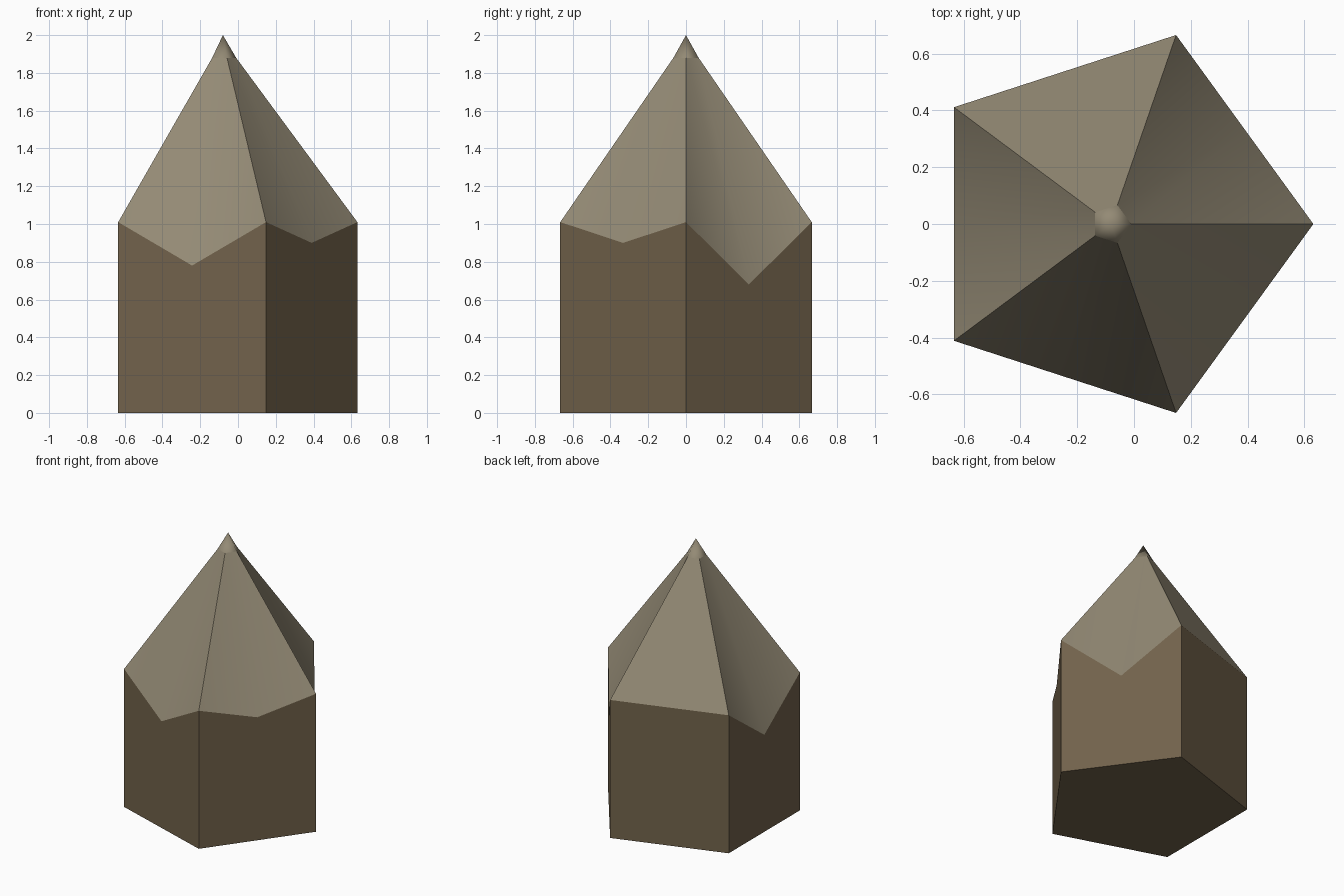
import bpy, bmesh
from math import sin, cos, tau
from mathutils import Vector

cube = bpy.data.objects.get("Cube")
if cube:
    bpy.data.objects.remove(cube)


def make_material(name, rgb):
    mat = bpy.data.materials.new(name)
    mat.use_nodes = True
    colour = (*rgb, 1.0)
    mat.diffuse_color = colour
    mat.node_tree.nodes["Principled BSDF"].inputs["Base Color"].default_value = colour
    return mat


SIDES = 5
SHOULDER, COLLAR, PEAK = 1.01, 1.88, 2.0
# Height of the notch in the middle of each side, going round from +x
NOTCHES = [0.68, SHOULDER, 0.71, 0.78, 0.90]
BROWN, GREY = 0, 1

bm = bmesh.new()


def ring(radius, centre_x, z):
    angles = [tau * i / SIDES for i in range(SIDES)]
    return [bm.verts.new((centre_x + radius * cos(a), radius * sin(a), z)) for a in angles]


def add_face(verts, material):
    face = bm.faces.new(verts)
    face.material_index = material
    face.smooth = material == GREY
    return face


base = ring(0.70, -0.068, 0)
shoulder = ring(0.70, -0.068, SHOULDER)
collar = ring(0.07, -0.08, COLLAR)
peak = bm.verts.new((-0.08, 0, PEAK))

# Underside of the column
add_face(base[::-1], BROWN)

for i, height in enumerate(NOTCHES):
    j = (i + 1) % SIDES
    a, b, c, d = shoulder[i], shoulder[j], collar[j], collar[i]
    if height < SHOULDER:
        # Notched side wall, with a facet folded inward above it
        middle = (a.co + b.co) / 2
        notch = bm.verts.new(Vector((middle.x, middle.y, height)))
        add_face([base[i], base[j], b, notch, a], BROWN)
        for tri in ([notch, b, c], [notch, c, d], [notch, d, a]):
            add_face(tri, GREY)
    else:
        # Plain side wall and flat facet
        add_face([base[i], base[j], b, a], BROWN)
        add_face([a, b, c, d], GREY)
    # Small pointed tip
    add_face([d, c, peak], GREY)

# Keep ridges, collar and colour border crisp; folds and tip stay soft
bm.edges.ensure_lookup_table()
corners, rim = set(shoulder), set(collar)
for edge in bm.edges:
    ends = set(edge.verts)
    ridge = bool(ends & corners) and bool(ends & rim)
    border = len({f.material_index for f in edge.link_faces}) > 1
    wall = all(f.material_index == BROWN for f in edge.link_faces)
    edge.smooth = not (ridge or border or wall or ends <= rim)

bm.normal_update()
mesh = bpy.data.meshes.new("crystal_point")
bm.to_mesh(mesh)
bm.free()
mesh.materials.append(make_material("earth brown", (0.165, 0.122, 0.070)))
mesh.materials.append(make_material("stone grey", (0.295, 0.255, 0.178)))
crystal = bpy.data.objects.new("crystal_point", mesh)
bpy.context.collection.objects.link(crystal)
